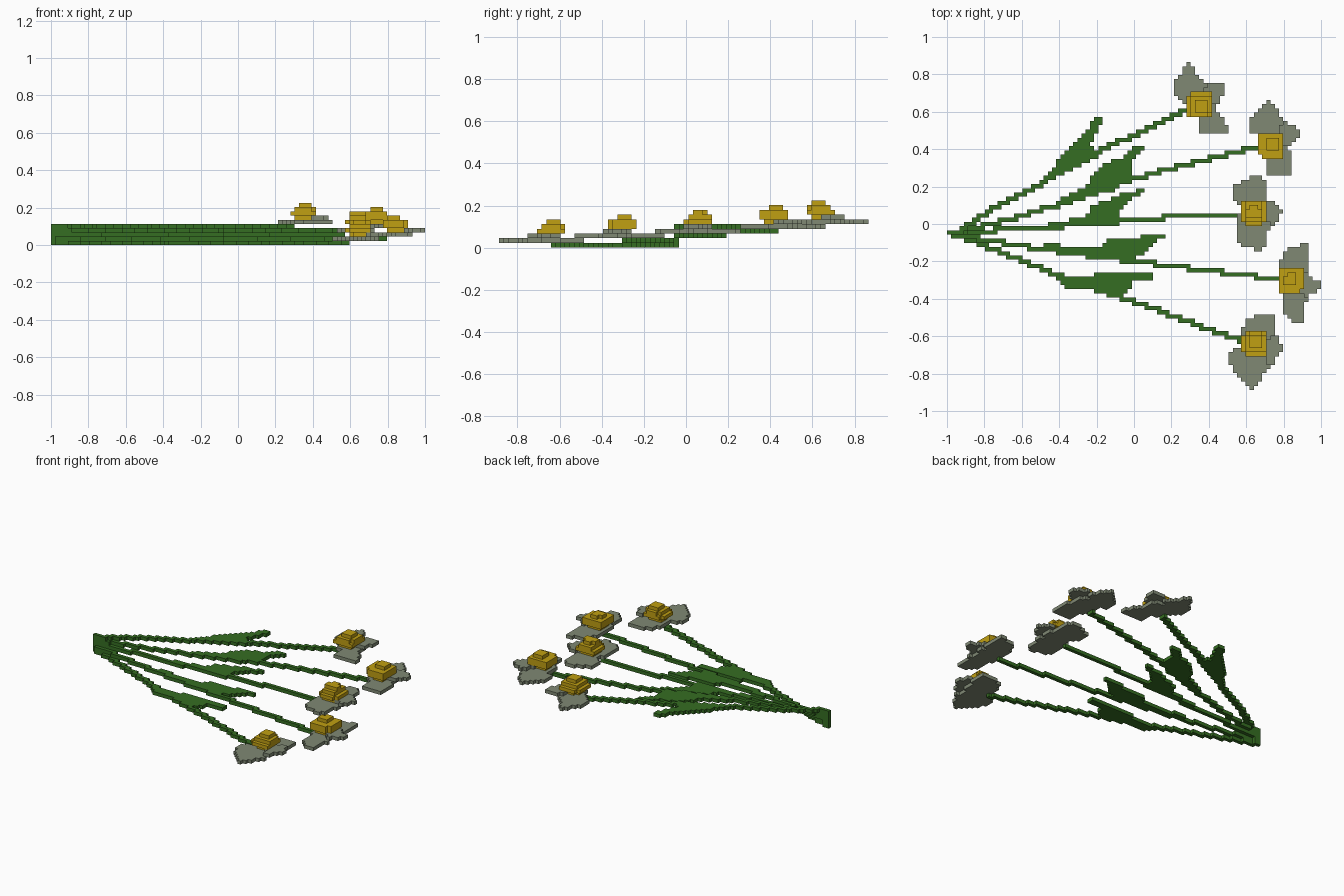
import bpy, bmesh, math

if "Cube" in bpy.data.objects:
    bpy.data.objects.remove(bpy.data.objects["Cube"])

V = 2 / 89            # block size
X0, Y0 = -1.0, -39.5 * V


def material(name, col):
    m = bpy.data.materials.new(name)
    m.diffuse_color = (*col, 1)
    m.use_nodes = True
    m.node_tree.nodes["Principled BSDF"].inputs["Base Color"].default_value = m.diffuse_color
    return m


GREEN = material("leaf green", (0.036, 0.155, 0.016))
GREY = material("petal grey green", (0.215, 0.250, 0.175))
YELLOW = material("trumpet yellow", (0.53, 0.35, 0.006))

# outward faces of a unit block: neighbour direction -> corner offsets
SIDES = {
    (1, 0, 0): [(1, 0, 0), (1, 1, 0), (1, 1, 1), (1, 0, 1)],
    (-1, 0, 0): [(0, 0, 0), (0, 0, 1), (0, 1, 1), (0, 1, 0)],
    (0, 1, 0): [(0, 1, 0), (0, 1, 1), (1, 1, 1), (1, 1, 0)],
    (0, -1, 0): [(0, 0, 0), (1, 0, 0), (1, 0, 1), (0, 0, 1)],
    (0, 0, 1): [(0, 0, 1), (1, 0, 1), (1, 1, 1), (0, 1, 1)],
    (0, 0, -1): [(0, 0, 0), (0, 1, 0), (1, 1, 0), (1, 0, 0)],
}


def build(name, cells, mat):
    """Skin a set of grid cells with only the exposed block faces."""
    bm = bmesh.new()
    verts = {}
    for c in sorted(cells):
        for d, corners in SIDES.items():
            if tuple(a + b for a, b in zip(c, d)) in cells:
                continue
            face = []
            for o in corners:
                k = tuple(a + b for a, b in zip(c, o))
                if k not in verts:
                    verts[k] = bm.verts.new((X0 + k[0] * V, Y0 + k[1] * V, k[2] * V))
                face.append(verts[k])
            bm.faces.new(face)
    me = bpy.data.meshes.new(name)
    bm.to_mesh(me)
    bm.free()
    me.materials.append(mat)
    bpy.context.collection.objects.link(bpy.data.objects.new(name, me))


def centre(i, j):
    return X0 + (i + .5) * V, Y0 + (j + .5) * V


def fill(poly):
    """Grid cells whose centre lies inside the outline."""
    out = set()
    for i in range(89):
        for j in range(79):
            x, y = centre(i, j)
            inside = False
            for (ax, ay), (bx, by) in zip(poly, poly[1:] + poly[:1]):
                if (ay > y) != (by > y) and x < ax + (y - ay) * (bx - ax) / (by - ay):
                    inside = not inside
            if inside:
                out.add((i, j))
    return out


def line(pts):
    """One-block-thick stepped line, joined at each step."""
    out, prev = set(), None
    for (ax, ay), (bx, by) in zip(pts, pts[1:]):
        for i in range(89):
            x = centre(i, 0)[0]
            if ax <= x < bx:
                j = math.floor((ay + (by - ay) * (x - ax) / (bx - ax) - Y0) / V)
                out.add((i, j))
                if prev is not None and prev != j:
                    out.add((i, prev))
                prev = j
    return out


def disc(cx, cy, r):
    i0, j0 = int((cx - X0) / V), int((cy - Y0) / V)
    return {(i, j) for i in range(i0 - 5, i0 + 6) for j in range(j0 - 5, j0 + 6)
            if abs(centre(i, j)[0] - cx) < r and abs(centre(i, j)[1] - cy) < r
            and math.dist(centre(i, j), (cx, cy)) < r * 1.2}


def flower(k, c, tilt, stem, leaf, petals):
    """k is the layer; tilt is the direction of the raised petal in degrees."""
    cx, cy = c
    build(f"stem_{k}", {(i, j, k) for i, j in line(stem) | fill(leaf)}, GREEN)
    cells = set()
    for i, j in fill(petals) | disc(cx, cy, .06):
        x, y = centre(i, j)
        r = math.hypot(x - cx, y - cy)
        a = (math.degrees(math.atan2(y - cy, x - cx)) - tilt + 180) % 360 - 180
        raised = abs(a) < 38 and r > .03
        if raised:
            cells.add((i, j, k + 2))
        if not raised or r < .085:
            cells.add((i, j, k + 1))
    trumpet = set()
    for dz, r in ((2, .045), (3, .068), (4, .068 if k % 2 else .055), (5, .036)):
        trumpet |= {(i, j, k + dz) for i, j in disc(cx, cy, r)}
    build(f"petals_{k}", cells - trumpet, GREY)
    build(f"trumpet_{k}", trumpet, YELLOW)


# five flowers fanned out, each one layer higher than the last
flower(0, (.65, -.635), -20,
       [(-1, -.05), (-.93, -.07), (-.72, -.15), (-.4, -.28), (.03, -.43), (.59, -.635)],
       [(-.42, -.27), (-.25, -.28), (-.17, -.255), (0, -.26), (.1, -.27), (.1, -.295), (0, -.3),
        (0, -.34), (-.07, -.38), (-.13, -.385), (-.2, -.34), (-.33, -.36), (-.42, -.3)],
       [(.75, -.48), (.75, -.57), (.79, -.65), (.79, -.68), (.75, -.73), (.71, -.79), (.63, -.89),
        (.55, -.81), (.5, -.74), (.5, -.7), (.57, -.65), (.57, -.57), (.61, -.5)])
flower(1, (.84, -.30), -12,
       [(-1, -.05), (-.9, -.07), (-.56, -.125), (-.18, -.178), (.35, -.245), (.79, -.3)],
       [(-.5, -.105), (-.2, -.125), (-.13, -.085), (-.03, -.09), (.07, -.055), (.165, -.052),
        (.165, -.075), (.1, -.1), (.07, -.15), (0, -.18), (-.1, -.2), (-.2, -.165), (-.45, -.14)],
       [(.93, -.1), (.93, -.22), (.94, -.28), (1, -.31), (1, -.35), (.95, -.37), (.9, -.45),
        (.9, -.52), (.85, -.52), (.8, -.47), (.8, -.38), (.77, -.35), (.79, -.28), (.77, -.2),
        (.83, -.13)])
flower(2, (.64, .06), 2,
       [(-1, -.05), (-.9, -.045), (-.43, -.01), (-.08, .012), (.28, .045), (.58, .05)],
       [(-.45, 0), (-.25, .04), (-.22, .1), (-.14, .13), (-.05, .17), (.05, .185), (.05, .16),
        (-.04, .12), (-.08, .05), (-.1, .02), (-.2, -.01), (-.4, -.025)],
       [(.65, .27), (.71, .22), (.71, .14), (.79, .08), (.79, .05), (.71, -.05), (.71, -.13),
        (.66, -.14), (.55, -.1), (.55, 0), (.57, .1), (.53, .14), (.53, .2), (.6, .24)])
flower(3, (.74, .425), 28,
       [(-1, -.05), (-.9, -.03), (-.6, .045), (-.29, .145), (0, .245), (.35, .34), (.68, .42)],
       [(-.42, .12), (-.26, .2), (-.22, .27), (-.16, .32), (-.05, .36), (.0, .41), (.05, .415),
        (.05, .39), (-.02, .34), (-.01, .27), (-.1, .18), (-.2, .165), (-.35, .1)],
       [(.72, .67), (.77, .6), (.81, .54), (.88, .51), (.88, .47), (.82, .41), (.84, .37),
        (.84, .26), (.7, .26), (.7, .35), (.655, .4), (.655, .47), (.62, .5), (.62, .57),
        (.67, .62)])
flower(4, (.355, .635), 36,
       [(-1, -.05), (-.93, -.03), (-.8, .06), (-.4, .275), (-.18, .395), (.14, .55), (.3, .63)],
       [(-.5, .24), (-.42, .32), (-.36, .4), (-.27, .48), (-.2, .575), (-.17, .575), (-.175, .53),
        (-.235, .43), (-.2, .38), (-.28, .32), (-.45, .23)],
       [(.28, .89), (.32, .83), (.37, .76), (.48, .755), (.48, .69), (.43, .62), (.5, .53),
        (.5, .49), (.34, .49), (.34, .58), (.28, .64), (.21, .69), (.21, .77), (.26, .82)])
